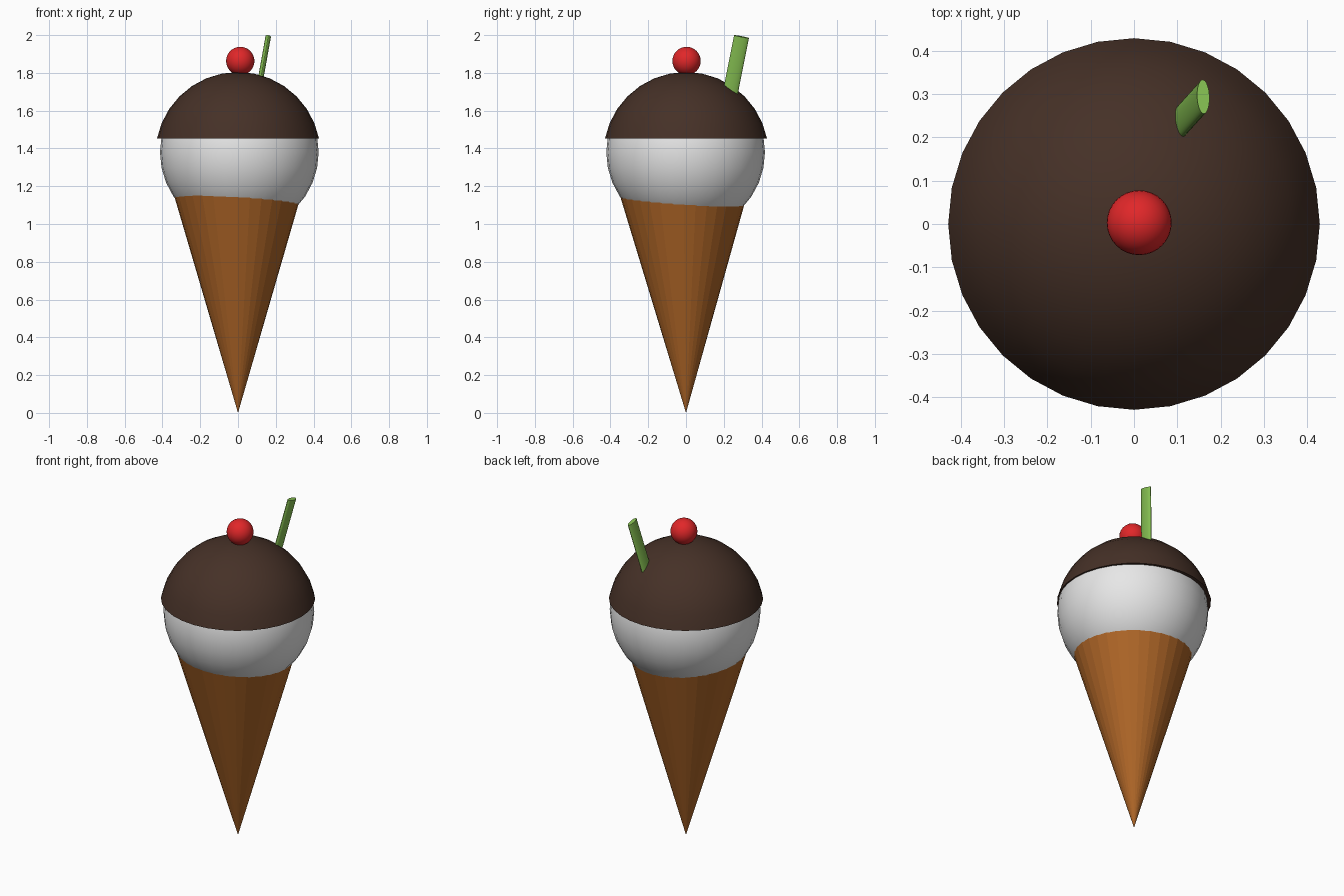
import bpy, bmesh
from math import atan
from mathutils import Matrix, Vector, Euler, Quaternion

cube = bpy.data.objects.get("Cube")
if cube:
    bpy.data.objects.remove(cube, do_unlink=True)


def material(name, rgb):
    mat = bpy.data.materials.new(name)
    mat.use_nodes = True
    mat.diffuse_color = (*rgb, 1)
    mat.node_tree.nodes["Principled BSDF"].inputs["Base Color"].default_value = (*rgb, 1)
    return mat


def finish(bm, name, mat, smooth=True):
    mesh = bpy.data.meshes.new(name)
    bmesh.ops.recalc_face_normals(bm, faces=bm.faces)
    bm.to_mesh(mesh)
    bm.free()
    mesh.materials.append(mat)
    obj = bpy.data.objects.new(name, mesh)
    bpy.context.collection.objects.link(obj)
    if smooth:
        bpy.ops.object.select_all(action='DESELECT')
        obj.select_set(True)
        bpy.context.view_layer.objects.active = obj
        bpy.ops.object.shade_smooth_by_angle()
    return obj


def sphere(radius, centre):
    bm = bmesh.new()
    bmesh.ops.create_uvsphere(bm, u_segments=32, v_segments=16, radius=radius,
                              matrix=Matrix.Translation(centre))
    return bm


wafer = material("wafer brown", (0.42, 0.13, 0.02))
cream = material("cream white", (0.8, 0.8, 0.8))
chocolate = material("chocolate brown", (0.06, 0.03, 0.02))
red = material("cherry red", (0.75, 0.02, 0.022))
green = material("straw green", (0.24, 0.53, 0.085))

# Wafer cone, leaning slightly about its tip, with its rim hidden in the scoop
height, slope = 1.22, 0.292
lean = Vector((0, 0, 1)).rotation_difference(Vector((-0.002, -0.011, 1)))
bm = bmesh.new()
bmesh.ops.create_cone(bm, cap_ends=True, segments=32, radius1=0,
                      radius2=height * slope, depth=height,
                      matrix=lean.to_matrix().to_4x4() @ Matrix.Translation((0, 0, height / 2)))
bmesh.ops.remove_doubles(bm, verts=bm.verts, dist=0.0001)
finish(bm, "cone", wafer, smooth=False)

# Ice cream scoop
finish(sphere(0.42, (0.007, -0.002, 1.38)), "scoop", cream)

# Chocolate coating: the upper rings of a slightly larger sphere
bm = sphere(0.4375, (0, 0, 1.367))
lower = [v for v in bm.verts if v.co.z < 1.44]
bmesh.ops.delete(bm, geom=lower, context='VERTS')
rim = [e for e in bm.edges if e.is_boundary]
bmesh.ops.contextual_create(bm, geom=rim)
finish(bm, "chocolate_coating", chocolate)

# Cherry
finish(sphere(0.075, (0.012, 0.003, 1.863)), "cherry", red)

# Flattened straw stuck in at an angle
length = 0.4
tilt = Euler((-atan(0.196), atan(0.18), 0)).to_matrix().to_4x4()
place = (Matrix.Translation((0.16, 0.294, 1.992)) @ tilt
         @ Matrix.Diagonal((0.0145, 0.04, 1, 1))
         @ Matrix.Translation((0, 0, -length / 2)))
bm = bmesh.new()
bmesh.ops.create_cone(bm, cap_ends=True, segments=32, radius1=1, radius2=1,
                      depth=length, matrix=place)
finish(bm, "straw", green)
